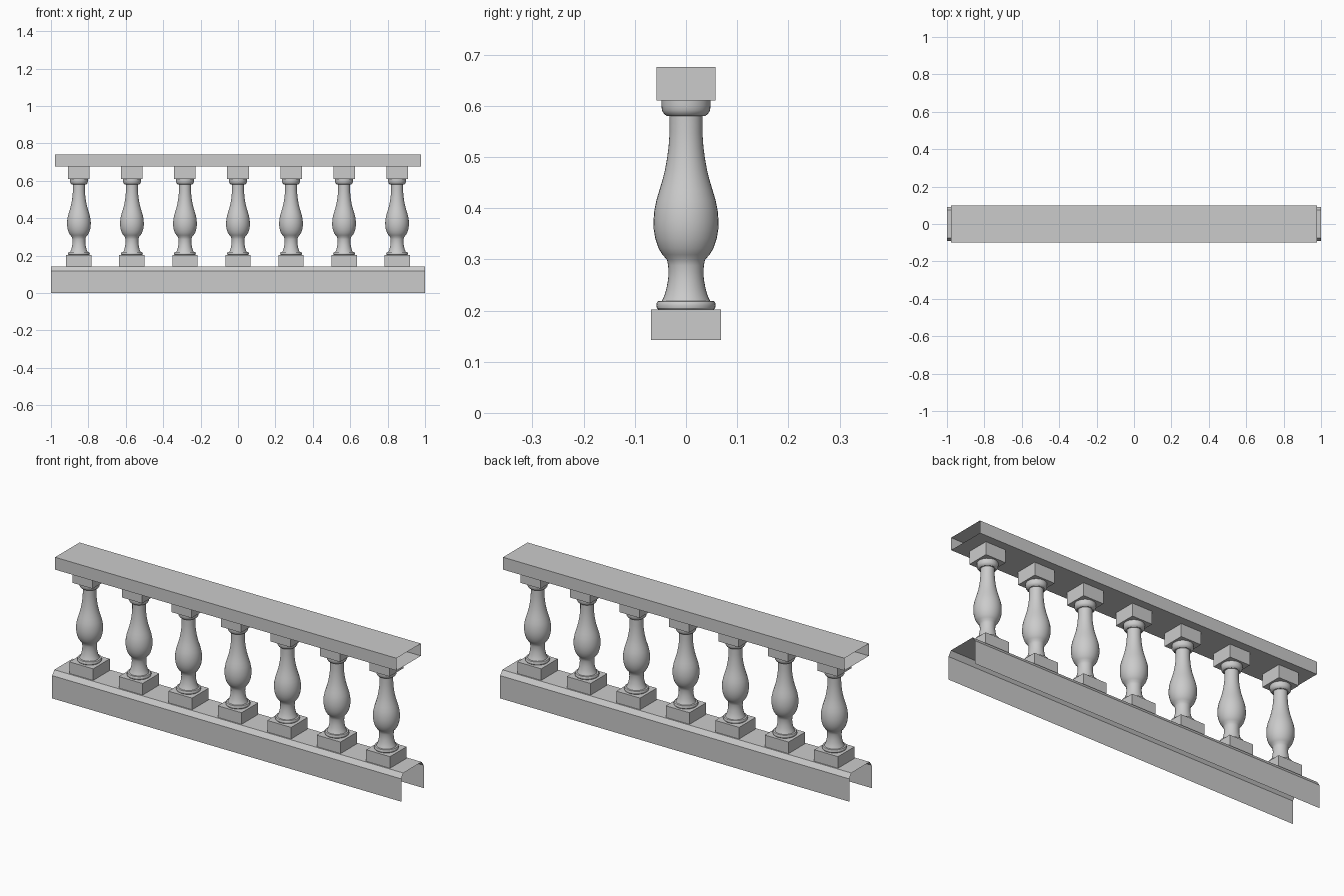
import bpy
import bmesh
from math import radians
from mathutils import Matrix, Vector

cube = bpy.data.objects.get("Cube")
if cube:
    bpy.data.objects.remove(cube, do_unlink=True)

stone = bpy.data.materials.new("grey_stone")
stone.use_nodes = True
GREY = (0.6, 0.6, 0.6, 1)
stone.diffuse_color = GREY
stone.node_tree.nodes["Principled BSDF"].inputs["Base Color"].default_value = GREY


def add_object(name, mesh, location=(0, 0, 0)):
    obj = bpy.data.objects.new(name, mesh)
    obj.location = location
    bpy.context.collection.objects.link(obj)
    return obj


def finish_mesh(bm, name):
    mesh = bpy.data.meshes.new(name)
    bm.to_mesh(mesh)
    bm.free()
    mesh.materials.append(stone)
    return mesh


def extruded_strip(name, section, half_length, closed):
    """Sweep a (y, z) section along x, leaving both ends open."""
    bm = bmesh.new()
    rows = [[bm.verts.new((x, y, z)) for y, z in section]
            for x in (-half_length, half_length)]
    count = len(section)
    for i in range(count if closed else count - 1):
        j = (i + 1) % count
        bm.faces.new((rows[0][i], rows[0][j], rows[1][j], rows[1][i]))
    return add_object(name, finish_mesh(bm, name))


def block_mesh(name, half_width, bottom, top):
    bm = bmesh.new()
    scale = Matrix.Diagonal((2 * half_width, 2 * half_width, top - bottom, 1))
    bmesh.ops.create_cube(bm, size=1, matrix=Matrix.Translation((0, 0, (top + bottom) / 2)) @ scale)
    return finish_mesh(bm, name)


def lathe_mesh(name, profile, sides=32):
    """Turn a (radius, z) profile around the z axis."""
    bm = bmesh.new()
    verts = [bm.verts.new((r, 0, z)) for r, z in profile]
    edges = [bm.edges.new(pair) for pair in zip(verts, verts[1:])]
    bmesh.ops.spin(bm, geom=verts + edges, cent=Vector(), axis=(0, 0, 1),
                   angle=radians(360), steps=sides, use_duplicate=False)
    bmesh.ops.remove_doubles(bm, verts=bm.verts, dist=0.0005)
    bmesh.ops.recalc_face_normals(bm, faces=bm.faces)
    return finish_mesh(bm, name)


# Chamfered base channel, open below, and hollow handrail
extruded_strip("base", [(-0.092, 0), (-0.092, 0.118), (-0.075, 0.142),
                        (0.075, 0.142), (0.092, 0.118), (0.092, 0)], 1.0, False)
extruded_strip("handrail", [(-0.1, 0.676), (-0.1, 0.74), (0.1, 0.74), (0.1, 0.676)],
               0.978, True)

# Turned baluster: foot ring, waist, bulb, neck and collar
profile = [
    (0.054, 0.202), (0.057, 0.205), (0.058, 0.21), (0.057, 0.215), (0.055, 0.218),
    (0.047, 0.219), (0.042, 0.23), (0.038, 0.244), (0.035, 0.26), (0.034, 0.275),
    (0.035, 0.288), (0.037, 0.299),
    (0.046, 0.309), (0.054, 0.322), (0.06, 0.34), (0.063, 0.358), (0.0635, 0.375),
    (0.062, 0.395), (0.058, 0.415), (0.052, 0.435), (0.046, 0.455), (0.041, 0.475),
    (0.037, 0.497), (0.034, 0.52), (0.032, 0.548), (0.032, 0.58),
    (0.037, 0.58), (0.043, 0.584), (0.047, 0.591), (0.048, 0.6), (0.048, 0.61),
]
parts = {
    "plinth": block_mesh("plinth", 0.068, 0.142, 0.202),
    "baluster": lathe_mesh("baluster", profile),
    "cap_block": block_mesh("cap_block", 0.0575, 0.61, 0.676),
}

# Repeat the three parts along the base
for i in range(-3, 4):
    for name, mesh in parts.items():
        obj = add_object(f"{name}_{i + 4}", mesh, (i * 0.2835, 0, 0))
        if name == "baluster" and i == -3:
            bpy.ops.object.select_all(action="DESELECT")
            obj.select_set(True)
            bpy.context.view_layer.objects.active = obj
            bpy.ops.object.shade_smooth_by_angle(angle=radians(32))
